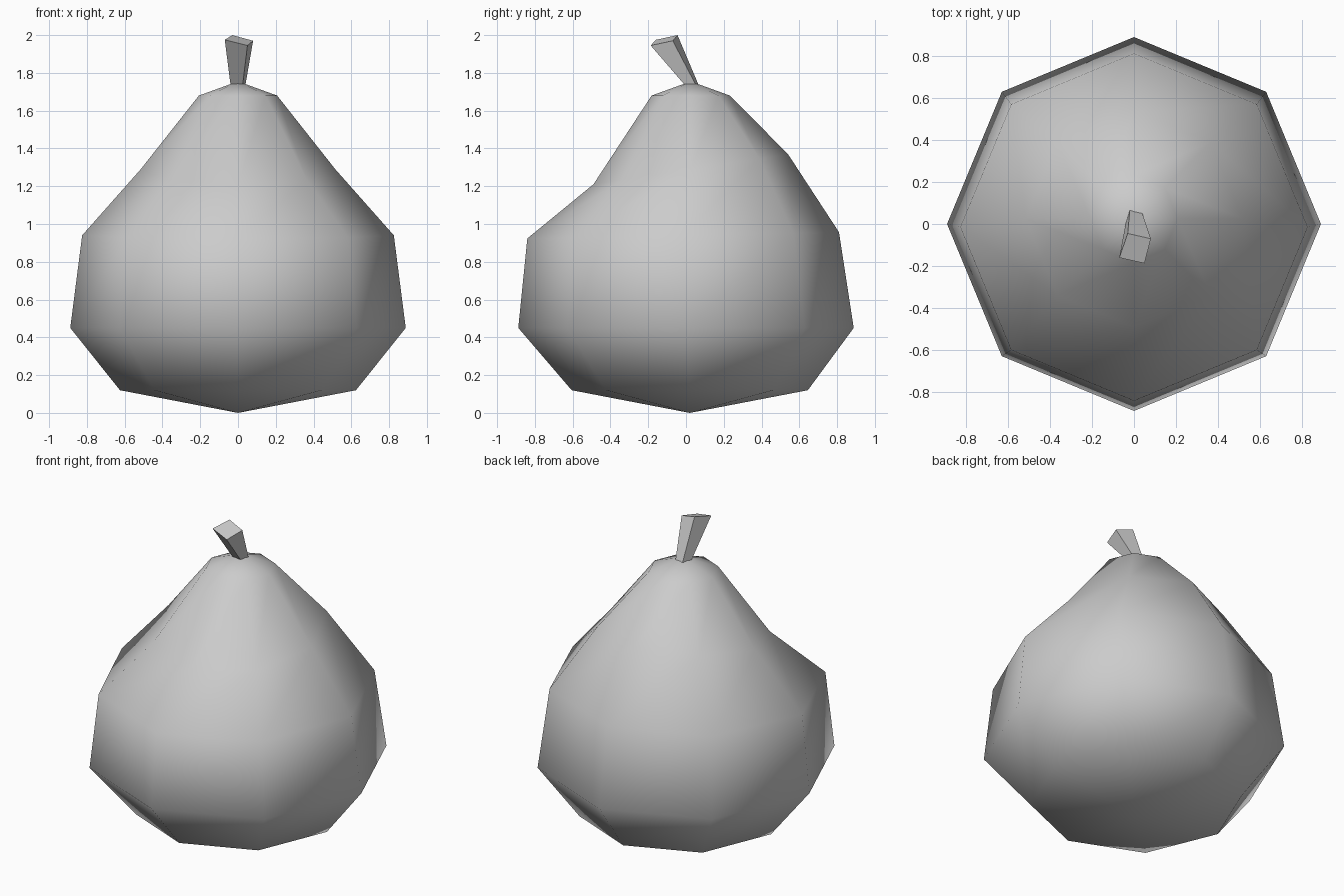
import bpy, bmesh, math
from mathutils import Vector

cube = bpy.data.objects.get("Cube")
if cube:
    bpy.data.objects.remove(cube, do_unlink=True)

grey = bpy.data.materials.new("plain_grey")
grey.use_nodes = True
grey.diffuse_color = (0.6, 0.6, 0.6, 1)
grey.node_tree.nodes["Principled BSDF"].inputs["Base Color"].default_value = (0.6, 0.6, 0.6, 1)


def finish(name, bm):
    """Turn a bmesh into a named grey object and select it."""
    bmesh.ops.recalc_face_normals(bm, faces=bm.faces)
    mesh = bpy.data.meshes.new(name)
    bm.to_mesh(mesh)
    bm.free()
    obj = bpy.data.objects.new(name, mesh)
    mesh.materials.append(grey)
    bpy.context.collection.objects.link(obj)
    bpy.ops.object.select_all(action="DESELECT")
    obj.select_set(True)
    bpy.context.view_layer.objects.active = obj
    return obj


def bridge(bm, low, high):
    """Join two equal rings with quads."""
    n = len(low)
    for i in range(n):
        j = (i + 1) % n
        bm.faces.new((low[i], low[j], high[j], high[i]))


def fan(bm, ring, tip):
    """Close a ring with triangles to a tip."""
    for i, v in enumerate(ring):
        bm.faces.new((v, ring[(i + 1) % len(ring)], tip))


# Pear body: eight-sided rings (radius, height, y offset, slope along y)
SIDES = 8
PROFILE = [
    (0.625, 0.12, 0.02, 0.0),
    (0.888, 0.45, 0.0, 0.0),
    (0.825, 0.94, -0.015, 0.02),
    (0.515, 1.29, 0.025, 0.155),
    (0.207, 1.68, 0.025, 0.0),
]
bm = bmesh.new()
rings = []
for radius, height, shift, slope in PROFILE:
    ring = []
    for i in range(SIDES):
        a = math.tau * i / SIDES
        y = radius * math.sin(a)
        ring.append(bm.verts.new((radius * math.cos(a), y + shift, height + slope * y)))
    rings.append(ring)
for low, high in zip(rings, rings[1:]):
    bridge(bm, low, high)
fan(bm, rings[0], bm.verts.new((0, 0.02, 0)))
fan(bm, rings[-1], bm.verts.new((0, 0.025, 1.755)))
finish("pear_body", bm)
bpy.ops.object.shade_smooth()

# Stem: four-sided, flaring and leaning to the front
BASE = [(-0.04, 0.0, 1.74), (0.025, -0.01, 1.74), (0.04, 0.05, 1.74), (-0.02, 0.065, 1.74)]
TIP = [(-0.07, -0.16, 1.975), (0.05, -0.187, 1.945), (0.08, -0.07, 1.97), (-0.03, -0.045, 2.0)]
bm = bmesh.new()
base, tip = ([bm.verts.new(Vector(p)) for p in pts] for pts in (BASE, TIP))
bridge(bm, base, tip)
bm.faces.new(base)
bm.faces.new(tip)
finish("stem", bm)
bpy.ops.object.shade_smooth_by_angle(angle=math.radians(30))
